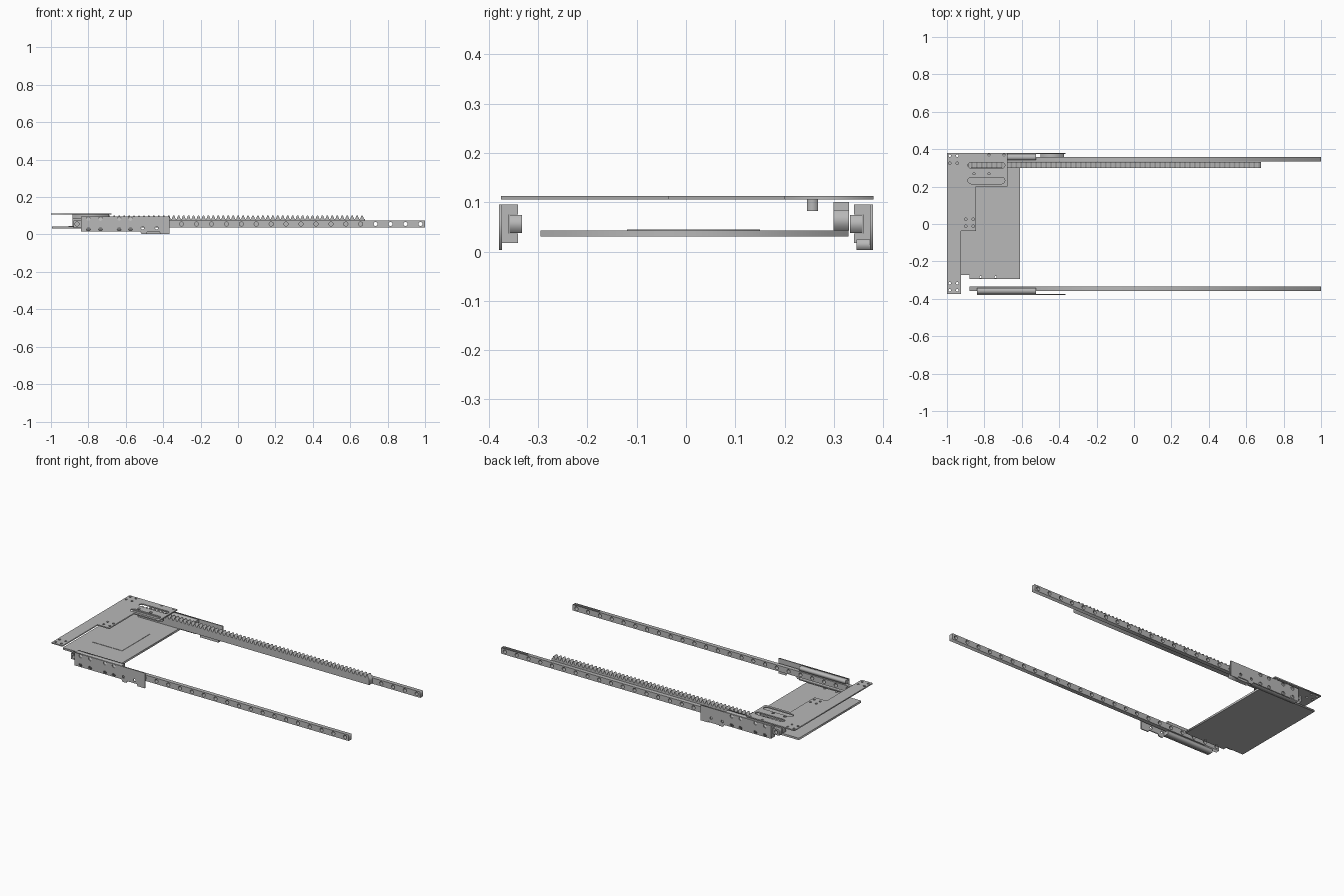
import bpy
import math
from mathutils import Matrix

if "Cube" in bpy.data.objects:
    bpy.data.objects.remove(bpy.data.objects["Cube"])

grey = bpy.data.materials.new("machined_grey")
grey.use_nodes = True
grey.diffuse_color = (0.48, 0.48, 0.48, 1)
grey.node_tree.nodes["Principled BSDF"].inputs["Base Color"].default_value = (0.48, 0.48, 0.48, 1)

# Local profile plane and extrusion direction for each axis
TURN = {
    "x": Matrix.Rotation(math.pi / 2, 4, "Z") @ Matrix.Rotation(math.pi / 2, 4, "X"),
    "y": Matrix.Rotation(math.pi / 2, 4, "X"),
    "z": Matrix.Identity(4),
}


def rect(a0, a1, b0, b1):
    return [(a0, b0), (a1, b0), (a1, b1), (a0, b1)]


def circle(a, b, r, n=16):
    return [(a + r * math.cos(i * math.tau / n), b + r * math.sin(i * math.tau / n)) for i in range(n)]


def slot(a0, a1, b0, b1, n=6):
    """Slot with rounded ends."""
    r, mid = (b1 - b0) / 2, (b0 + b1) / 2
    ends = []
    for centre, start in ((a1 - r, -math.pi / 2), (a0 + r, math.pi / 2)):
        for i in range(n + 1):
            t = start + math.pi * i / n
            ends.append((centre + r * math.cos(t), mid + r * math.sin(t)))
    return ends


def extrude(name, axis, low, high, outline, holes=()):
    """Solid of a flat outline with holes, between two positions on an axis."""
    curve = bpy.data.curves.new(name, "CURVE")
    curve.dimensions = "2D"
    curve.fill_mode = "BOTH"
    curve.extrude = (high - low) / 2
    for loop in [outline, *holes]:
        spline = curve.splines.new("POLY")
        spline.points.add(len(loop) - 1)
        for point, (a, b) in zip(spline.points, loop):
            point.co = (a, b, 0, 1)
        spline.use_cyclic_u = True
    temp = bpy.data.objects.new(name + "_outline", curve)
    bpy.context.collection.objects.link(temp)
    bpy.context.view_layer.update()
    mesh = bpy.data.meshes.new_from_object(temp.evaluated_get(bpy.context.evaluated_depsgraph_get()))
    bpy.data.objects.remove(temp)
    bpy.data.curves.remove(curve)
    mesh.transform(TURN[axis])
    mesh.name = name
    mesh.materials.clear()
    mesh.materials.append(grey)
    obj = bpy.data.objects.new(name, mesh)
    obj.location["xyz".index(axis)] = (low + high) / 2
    bpy.context.collection.objects.link(obj)
    return obj


def span(side, inner, outer):
    """Ordered y range on the chosen side."""
    return sorted((side * inner, side * outer))


# Guide rails, carriages and side plates on both sides
for label, side in (("front", -1), ("back", 1)):
    rail_holes = [circle(-0.86 + 0.0798 * i, 0.056, 0.011) for i in range(24)]
    extrude(label + "_rail", "y", *span(side, 0.333, 0.358), rect(-0.88, 1, 0.038, 0.074), rail_holes)

    channel = [(0.341, 0.017), (0.373, 0.017), (0.373, 0.096), (0.341, 0.096),
               (0.341, 0.075), (0.359, 0.075), (0.359, 0.037), (0.341, 0.037)]
    extrude(label + "_carriage", "x", -0.84, -0.525, [(side * y, z) for y, z in channel])

    side_outline = [(-0.84, 0.017), (-0.525, 0.017), (-0.515, 0.003), (-0.49, 0.003), (-0.485, 0.015),
                    (-0.42, 0.015), (-0.415, 0.003), (-0.365, 0.003), (-0.365, 0.096), (-0.84, 0.096)]
    bolts = [circle(x, z, 0.011) for x in (-0.80, -0.735, -0.635, -0.575) for z in (0.029, 0.084)]
    bolts += [circle(x, 0.034, 0.008) for x in (-0.51, -0.435)]
    extrude(label + "_side_plate", "y", *span(side, 0.373, 0.379), side_outline, bolts)

extrude("stop_block", "y", 0.346, 0.373, rect(-0.5, -0.375, 0.003, 0.025))

# Toothed rack
pitch, start, count = 0.0265, -0.885, 59
teeth = [(start, 0.043)]
for i in range(count):
    x = start + i * pitch
    teeth += [(x + pitch * f, z) for f, z in ((0.05, 0.084), (0.3, 0.101), (0.55, 0.101), (0.8, 0.084))]
teeth.append((start + count * pitch, 0.084))
teeth.append((start + count * pitch, 0.043))
teeth.insert(1, (start, 0.084))
extrude("toothed_rack", "y", 0.299, 0.331, teeth)

# Stepped top plate with slots and screw holes
top_outline = [(-1, -0.375), (-0.925, -0.375), (-0.925, -0.037), (-0.845, -0.037),
               (-0.845, 0.2), (-0.677, 0.2), (-0.677, 0.38), (-1, 0.38)]
screws = [circle(x, y, 0.007, 12) for x in (-0.985, -0.945) for y in (-0.355, -0.317, 0.325, 0.364)]
screws += [circle(x, y, 0.007, 12) for x in (-0.9, -0.86) for y in (-0.012, 0.025)]
screws += [circle(x, 0.37, 0.006, 12) for x in (-0.775, -0.695)]
screws += [circle(x, 0.264, 0.009, 12) for x in (-0.855, -0.775)]
slots = [slot(-0.888, -0.69, 0.298, 0.33), slot(-0.888, -0.69, 0.215, 0.25)]
extrude("top_plate", "z", 0.106, 0.113, top_outline, screws + slots)
extrude("slide_bar", "z", 0.082, 0.106, rect(-0.885, -0.69, 0.246, 0.268))

# Lower plate with a shallow panel
lower_outline = [(-0.995, -0.272), (-0.88, -0.272), (-0.88, -0.295), (-0.61, -0.295),
                 (-0.61, 0.33), (-0.995, 0.33)]
lower_holes = [circle(x, -0.284, 0.006, 12) for x in (-0.82, -0.74)]
extrude("lower_plate", "z", 0.031, 0.043, lower_outline, lower_holes)
extrude("lower_panel", "z", 0.043, 0.045, rect(-0.905, -0.7, -0.12, 0.15))
